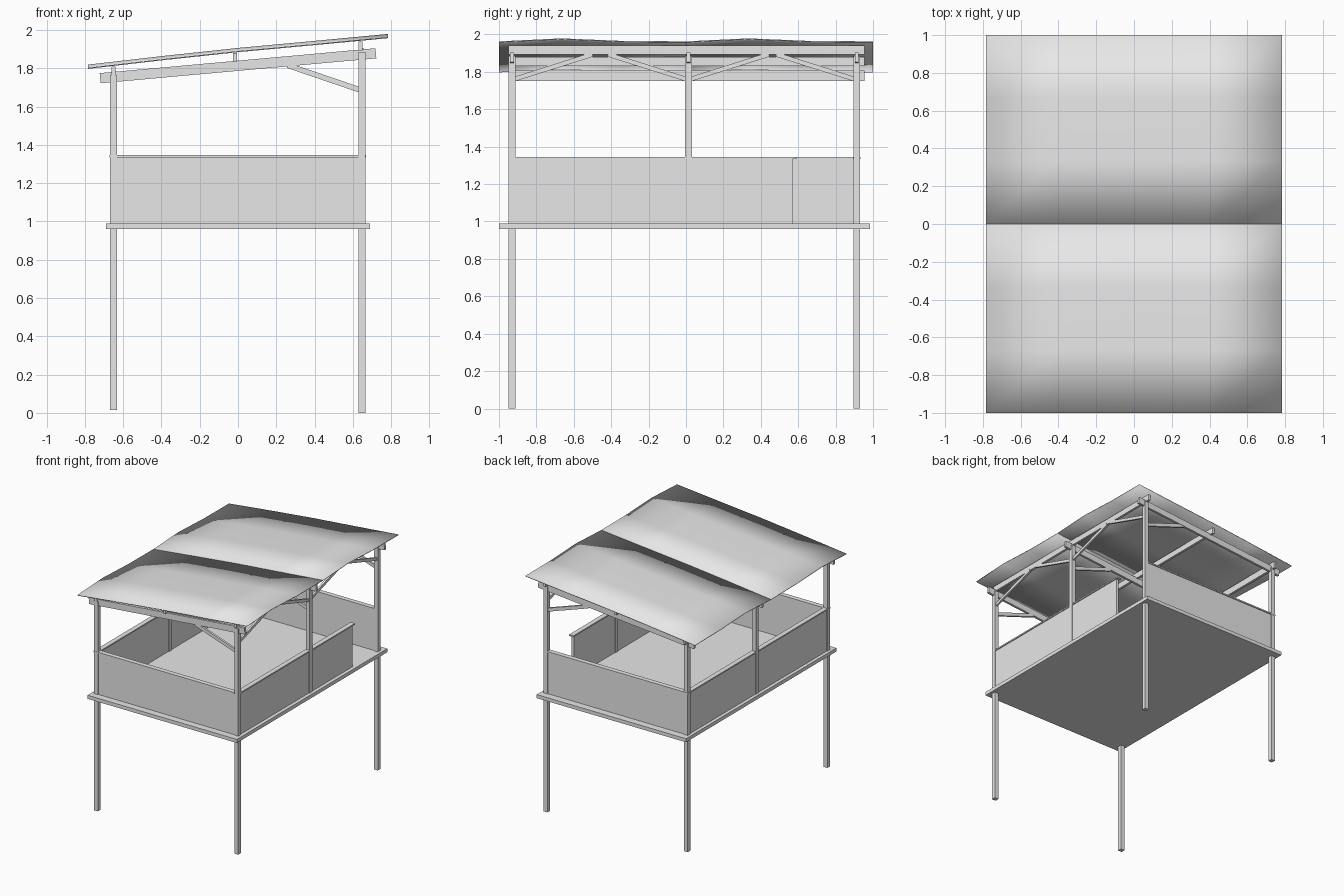
import bpy
import bmesh
from mathutils import Vector, Matrix

if "Cube" in bpy.data.objects:
    bpy.data.objects.remove(bpy.data.objects["Cube"])

grey = bpy.data.materials.new("plain_grey")
grey.use_nodes = True
grey.diffuse_color = (0.8, 0.8, 0.8, 1)
grey.node_tree.nodes["Principled BSDF"].inputs["Base Color"].default_value = (0.8, 0.8, 0.8, 1)


def finish(name, bm):
    bmesh.ops.recalc_face_normals(bm, faces=bm.faces)
    mesh = bpy.data.meshes.new(name)
    bm.to_mesh(mesh)
    bm.free()
    mesh.materials.append(grey)
    obj = bpy.data.objects.new(name, mesh)
    bpy.context.collection.objects.link(obj)
    return obj


def box(name, x, y, z):
    """Box from (low, high) pairs on each axis."""
    bm = bmesh.new()
    bmesh.ops.create_cube(bm, size=1)
    for v in bm.verts:
        v.co = [pair[0] if c < 0 else pair[1] for c, pair in zip(v.co, (x, y, z))]
    return finish(name, bm)


def beam(name, start, end, width, height):
    """Straight timber whose centre line runs from start to end."""
    start, end = Vector(start), Vector(end)
    along = (end - start).normalized()
    side = Vector((0, 0, 1)).cross(along).normalized()
    up = along.cross(side)
    turn = Matrix((along, side, up)).transposed().to_4x4()
    bm = bmesh.new()
    bmesh.ops.create_cube(bm, size=1)
    bmesh.ops.scale(bm, vec=((end - start).length, width, height), verts=bm.verts)
    bmesh.ops.transform(bm, matrix=Matrix.Translation((start + end) / 2) @ turn, verts=bm.verts)
    return finish(name, bm)


def around(c, half):
    return (c - half, c + half)


POST = 0.018
LEFT, RIGHT = -0.65, 0.648
ROWS = {"front": -0.93, "middle": 0.013, "back": 0.913}
FLOOR, WALL, RAIL = 0.99, 1.335, 1.346

# Raised platform
box("floor", (-0.69, 0.69), (-1.0, 0.985), (0.96, FLOOR))

# Posts, sloping rafters and the rafter braces
for row, y in ROWS.items():
    for side, x, foot, top in (("low", LEFT, 0.015, 1.765), ("high", RIGHT, 0, 1.885)):
        bottom = FLOOR if row == "middle" else foot
        box(f"{row}_{side}_post", around(x, POST), around(y, POST), (bottom, top))
    beam(f"{row}_rafter", (-0.72, y, 1.748), (0.72, y, 1.878), 0.02, 0.053)
    beam(f"{row}_rafter_brace", (0.26, y, 1.815), (RIGHT, y, 1.683), 0.018, 0.028)

# Long purlins carrying the roof
for name, x, z in (("low", LEFT, (1.752, 1.808)),
                   ("middle", -0.015, (1.832, 1.88)),
                   ("high", 0.64, (1.893, 1.94))):
    box(f"{name}_purlin", around(x, 0.01), (-0.95, 0.955), z)

# Knee braces along the high side
for row, y in ROWS.items():
    for direction in (-1, 1):
        if (row, direction) in (("front", -1), ("back", 1)):
            continue
        beam(f"{row}_knee_brace", (RIGHT, y, 1.757),
             (RIGHT, y + direction * 0.43, 1.893), 0.016, 0.024)


# Low walls with hand rails
def wall_x(name, y):
    box(f"{name}_wall", (LEFT + POST, RIGHT - POST), around(y, 0.012), (FLOOR, WALL))
    box(f"{name}_rail", (-0.672, RIGHT - POST), around(y, 0.02), (WALL, RAIL))


def wall_y(name, x, low, high, overhang=0.0):
    box(f"{name}_wall", around(x, 0.012), (low, high), (FLOOR, WALL))
    box(f"{name}_rail", around(x, 0.02), (low, high + overhang), (WALL, RAIL))


wall_x("front", ROWS["front"])
wall_x("back", ROWS["back"])
for part, low, high in (("front", "front", "middle"), ("back", "middle", "back")):
    wall_y(f"left_{part}", LEFT, ROWS[low] + POST, ROWS[high] - POST)
wall_y("right_front", RIGHT, ROWS["front"] + POST, ROWS["middle"] - POST)
wall_y("right_entrance", RIGHT, ROWS["middle"] + POST, 0.57, 0.02)

# Two thin, softly waved roof sheets
SLOPE = (1.797, 1.842, 1.884, 1.92, 1.957)
WAVE = (0, 0.016, 0.002, 0)
for name, y0 in (("front", -1.0), ("back", 0.0)):
    bm = bmesh.new()
    grid = [[bm.verts.new((-0.783 + i * 1.566 / 4, y0 + j / 3, z + wave))
             for j, wave in enumerate(WAVE)] for i, z in enumerate(SLOPE)]
    for a, b in zip(grid, grid[1:]):
        for j in range(len(WAVE) - 1):
            bm.faces.new((a[j], b[j], b[j + 1], a[j + 1]))
    shell = bmesh.ops.extrude_face_region(bm, geom=bm.faces[:])
    raised = [g for g in shell["geom"] if isinstance(g, bmesh.types.BMVert)]
    bmesh.ops.translate(bm, vec=(0, 0, 0.006), verts=raised)
    roof = finish(f"{name}_roof_sheet", bm)
    roof.data.shade_smooth()
